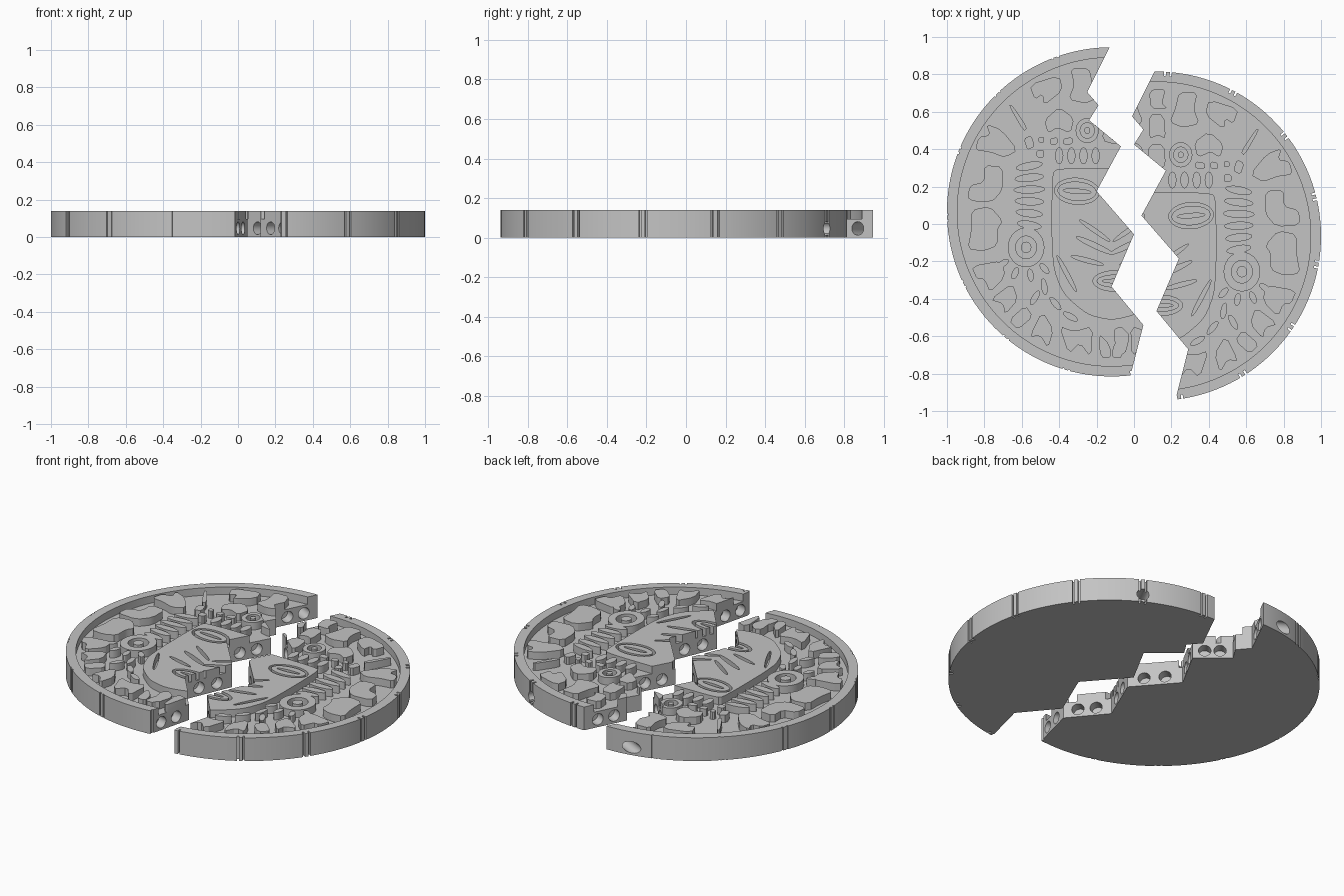
import bpy, bmesh, math
from math import sin, cos, pi, radians
from mathutils import Vector, Matrix
from mathutils.geometry import delaunay_2d_cdt

if "Cube" in bpy.data.objects:
    bpy.data.objects.remove(bpy.data.objects["Cube"])

FLOOR, TOP, R, R_IN = 0.095, 0.14, 0.88, 0.825

# zigzag break line from top to bottom, shared by both halves
BREAK = [(.02, .94), (-.01, .88), (-.13, .64), (-.07, .57), (-.12, .49), (.05, .35),
         (-.08, .11), (.12, -.12), (0, -.40), (.17, -.605), (.10, -.88), (.085, -.94)]
LEFT_AREA = BREAK + [(-2, -2), (-2, 2)]

# raised ornaments of the left side, in hundredths, as flat x, y lists
BORDER_A = [
    [-22, 77, -12, 77, -10, 68, -7, 61, -14, 58, -23, 60, -20, 68],
    [-44, 68, -28, 73, -26, 65, -36, 57, -37, 63, -41, 60],
    [-55, 57, -53, 57, -45, 45, -47, 43],
    [-67, 47, -59, 44, -50, 33, -57, 29, -65, 32, -73, 33, -71, 40, -65, 41],
    [-68, 25, -58, 24, -58, 12, -64, 5, -77, 6, -76, 14, -68, 16],
    [-75, 1, -65, 3, -58, -5, -61, -9, -61, -18, -68, -21, -77, -20, -75, -10]]
BORDER_B = [
    [-75, -29, -58, -26, -57, -35, -65, -43, -68, -36, -72, -36],
    [-65, -47, -53, -38, -50, -47, -57, -55, -58, -49],
    [-55, -58, -46, -50, -42, -56, -50, -63],
    [-44, -67, -37, -53, -31, -63, -34, -73, -38, -66],
    [-28, -61, -20, -64, -10, -61, -11, -78, -17, -70, -23, -76],
    [-7, -65, -1, -71, 0, -78, -6, -78]]
CROWN = [
    [-36, 49, -28, 56, -20, 50, -22, 42, -29, 45, -34, 42],
    [-47, 39, -43, 41, -41, 35, -45, 33],
    [-40, 33, -36, 33, -36, 29, -40, 29],
    [-39, 40, -36, 40, -36, 37, -39, 37],
    [-33, 39, -29, 40, -29, 36, -33, 36],
    [-26, 39, -21, 40, -21, 36, -26, 36]]
CENTRE = [
    [-4, 78, 5, 79, 3, 71, 6, 68, -3, 68],
    [-4, 65, 4, 65, 5, 52, 1, 54, -4, 52],
    [-4, 49, 4, 49, 5, 38, 2, 36, -5, 38],
    [1, -63, 5, -61, 10, -66, 7, -77, 2, -72]]
FACE = [(-.29, .235), (-.32, .20), (-.32, -.28), (-.26, -.44), (-.13, -.55), (-.03, -.575)]


def rounded(pts, times=1, k=.2):
    """cut the corners of a loop"""
    for _ in range(times):
        out = []
        for i, p in enumerate(pts):
            q = pts[(i + 1) % len(pts)]
            for t in (k, 1 - k):
                out.append((p[0] + (q[0] - p[0]) * t, p[1] + (q[1] - p[1]) * t))
        pts = out
    return pts


def oval(x, y, a, b, tilt=0, n=16):
    c, s = cos(radians(tilt)), sin(radians(tilt))
    ring = [(a * cos(2 * pi * i / n), b * sin(2 * pi * i / n)) for i in range(n)]
    return [(x + u * c - v * s, y + u * s + v * c) for u, v in ring]


def inside(p, loop):
    hit = False
    for i in range(len(loop)):
        (x1, y1), (x2, y2) = loop[i - 1], loop[i]
        if (y1 > p[1]) != (y2 > p[1]) and p[0] < (x2 - x1) * (p[1] - y1) / (y2 - y1) + x1:
            hit = not hit
    return hit


def pairs(flat):
    return [(flat[i] / 100, flat[i + 1] / 100) for i in range(0, len(flat), 2)]


# shapes: (raised?, loop); a later shape overrides an earlier one
shapes = []


def add(up, loop, mirror=True):
    shapes.append((up, loop))
    if mirror:
        shapes.append((up, [(-x, y) for x, y in reversed(loop)]))


for blob in BORDER_A + BORDER_B + CROWN:
    add(True, rounded(pairs(blob)))
for blob in CENTRE:
    add(True, rounded(pairs(blob)), False)
add(True, rounded(FACE + [(-x, y) for x, y in reversed(FACE)], 2), False)

# ear discs, headdress curls
for x, y, radii in ((-.457, -.19, (.098, .056, .028)), (-.13, .435, (.062, .038, .016))):
    for i, r in enumerate(radii):
        add(i != 1, oval(x, y, r, r * 1.08, n=28))
# feathers above the ears, brow fringe, rays below the ears
for i in range(6):
    add(True, oval(-.44, .245 - .063 * i, .085 - .006 * abs(i - 2), .022, 10 - 4 * i))
for i in range(4):
    add(True, oval(-.28 + .065 * i, .30, .022, .045))
for i in range(4):
    a = radians(215 + 32 * i)
    add(True, oval(-.457 + .15 * cos(a), -.19 + .15 * sin(a), .035, .017, 215 + 32 * i))
for x, y, t in ((-.36, -.40, 100), (-.30, -.49, 130), (-.22, -.56, 150), (-.41, -.46, 60)):
    add(True, oval(x, y, .045, .017, t))
# eyes
for up, a, b in ((False, .12, .07), (True, .105, .052), (False, .075, .012)):
    add(up, oval(-.185, .11, a, b, -4, 24))
# nose and cheek furrows
for x, y, a, b, t in ((-.09, -.10, .10, .011, -35), (-.09, -.18, .11, .014, -25),
                      (-.13, -.26, .09, .012, -15), (-.24, -.33, .11, .011, -62)):
    add(False, oval(x, y, a, b, t))
# mouth
for up, a, b in ((False, .12, .055), (True, .10, .035), (False, .07, .01)):
    add(up, oval(.02, -.37, a, b, 0, 24), False)

# outer edge with fifteen pairs of fine grooves, deeper on the right
outline = []
marks = [(2 * pi * i / 135 + radians(14), 0) for i in range(135) if i % 9]
for k in range(15):
    a = radians(14 + 24 * k)
    deep = .022 if cos(a) > .03 else .006
    for off in (-.018, .018):
        marks += [(a + off - .0061, 0), (a + off - .006, deep),
                  (a + off + .006, deep), (a + off + .0061, 0)]
for a, d in sorted(marks):
    outline.append(((R - d) * cos(a), (R - d) * sin(a)))
rim = oval(0, 0, R_IN, R_IN, n=128)

# planar layout of all loops and the break line
verts, edges = [], []
for loop, closed in [(outline, 1), (rim, 1), (BREAK, 0)] + [(s[1], 1) for s in shapes]:
    n0, n = len(verts), len(loop)
    verts += [Vector(p) for p in loop]
    edges += [(n0 + i, n0 + (i + 1) % n) for i in range(n if closed else n - 1)]
pts, _, tris, *_ = delaunay_2d_cdt(verts, edges, [], 0, 1e-5)
boxes = [(min(p[0] for p in l), max(p[0] for p in l), min(p[1] for p in l),
          max(p[1] for p in l)) for _, l in shapes]


def height(c):
    if c.length > R_IN - .02 and not inside(c, rim):
        return TOP
    up = False
    for (state, loop), (x0, x1, y0, y1) in zip(shapes, boxes):
        if x0 < c.x < x1 and y0 < c.y < y1 and inside(c, loop):
            up = state
    return TOP if up else FLOOR


cells = {}      # directed edge -> (side, height)
faces = []
for t in tris:
    a, b, c = (pts[i] for i in t)
    mid = (a + b + c) / 3
    if not inside(mid, outline):
        continue
    t = list(t)
    if (b - a).cross(c - a) < 0:
        t.reverse()
    info = ('left' if inside(mid, LEFT_AREA) else 'right', height(mid))
    faces.append((t, info))
    for i in range(3):
        cells[t[i - 1], t[i]] = info

stone = bpy.data.materials.new("grey_stone")
stone.diffuse_color = (.55, .55, .55, 1)
stone.use_nodes = True
stone.node_tree.nodes["Principled BSDF"].inputs["Base Color"].default_value = stone.diffuse_color


def make_object(name, bm):
    me = bpy.data.meshes.new(name)
    bm.to_mesh(me)
    bm.free()
    me.materials.append(stone)
    ob = bpy.data.objects.new(name, me)
    bpy.context.collection.objects.link(ob)
    return ob


def build_half(side, shift):
    bm, cache = bmesh.new(), {}

    def v(i, z):
        if (i, z) not in cache:
            cache[i, z] = bm.verts.new((pts[i].x, pts[i].y, z))
        return cache[i, z]

    for t, (s, h) in faces:
        if s != side:
            continue
        bm.faces.new([v(i, h) for i in t])
        bm.faces.new([v(i, 0) for i in reversed(t)])
        for i in range(3):
            a, b = t[i - 1], t[i]
            other = cells.get((b, a), (None, 0))
            low = other[1] if other[0] == side else 0
            for z0, z1 in ((0, FLOOR), (FLOOR, TOP)):
                if low <= z0 and z1 <= h:
                    bm.faces.new((v(a, z0), v(b, z0), v(b, z1), v(a, z1)))
    half = make_object(side + "_disc_half", bm)

    # dowel holes in the broken faces, plus a hole in the outer edge
    bm = bmesh.new()

    def drill(p, n, depth):
        mid = p + n * (depth / 2 - .01)
        mat = Matrix.Translation((mid.x, mid.y, .047)) @ \
            Vector((n.x, n.y, 0)).to_track_quat('Z', 'Y').to_matrix().to_4x4()
        bmesh.ops.create_cone(bm, cap_ends=True, segments=24, radius1=.034, radius2=.034,
                              depth=depth, matrix=mat)

    for i in range(1, len(BREAK) - 2):
        p, q = Vector(BREAK[i]), Vector(BREAK[i + 1])
        d = (q - p).normalized()
        n = Vector((d.y, -d.x)) * (1 if side == 'left' else -1)
        if (q - p).length > .2:
            for t in (.32, .7):
                through = side == 'left' and i == 1 and t < .5
                drill(p.lerp(q, t), n, .32 if through else .07)
    if side == 'right':
        n = Vector((cos(radians(62)), sin(radians(62))))
        drill(n * R, -n, .12)
    cutter = make_object(side + "_hole_cutter", bm)
    cutter.hide_render = True

    mod = half.modifiers.new("holes", 'BOOLEAN')
    mod.operation, mod.solver, mod.object = 'DIFFERENCE', 'EXACT', cutter
    mod.use_self = True
    bpy.ops.object.select_all(action='DESELECT')
    half.select_set(True)
    bpy.context.view_layer.objects.active = half
    bpy.ops.object.modifier_apply(modifier=mod.name)
    bpy.data.objects.remove(cutter)
    bpy.ops.object.shade_smooth_by_angle(angle=radians(25))
    half.location = shift


build_half('left', (-.12, .065, 0))
build_half('right', (.12, -.065, 0))
